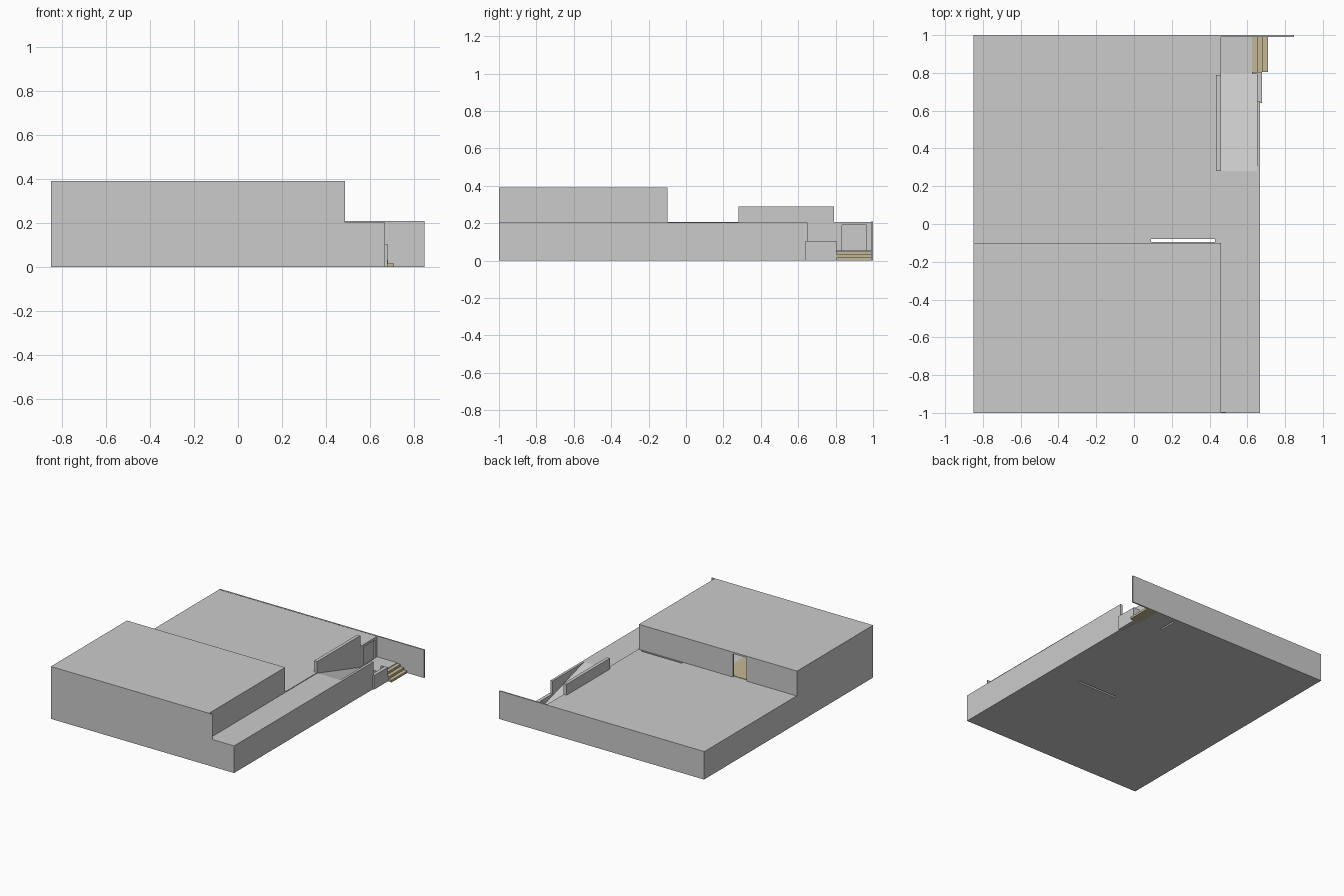
import bpy

if "Cube" in bpy.data.objects:
    bpy.data.objects.remove(bpy.data.objects["Cube"])

tan = bpy.data.materials.new("tan_steps")
tan.diffuse_color = (0.55, 0.48, 0.30, 1)
tan.use_nodes = True
tan.node_tree.nodes["Principled BSDF"].inputs["Base Color"].default_value = tan.diffuse_color


def prism(name, profile, axis, lo, hi, mat=None):
    """Extrude a closed 2D profile along axis (0=x, 1=y, 2=z)."""
    def put(p, t):
        c = list(p)
        c.insert(axis, t)
        return c
    n = len(profile)
    verts = [put(p, lo) for p in profile] + [put(p, hi) for p in profile]
    faces = [tuple(range(n)), tuple(range(2 * n - 1, n - 1, -1))]
    faces += [(i, i + n, (i + 1) % n + n, (i + 1) % n) for i in range(n)]
    me = bpy.data.meshes.new(name)
    me.from_pydata(verts, [], faces)
    if axis != 1:
        me.flip_normals()
    ob = bpy.data.objects.new(name, me)
    bpy.context.collection.objects.link(ob)
    if mat:
        me.materials.append(mat)
    return ob


def box(name, x0, x1, y0, y1, z0, z1, mat=None):
    prism(name, [(x0, y0), (x1, y0), (x1, y1), (x0, y1)], 2, z0, z1, mat)


L, M, R = -0.85, 0.46, 0.668   # left side, main edge, right side

# Lower storey, split around the narrow slot behind the upper storey
box("lower_front", L, M, -1, -0.095, 0, 0.205)
box("lower_back", L, M - 0.012, -0.08, 0.99, 0, 0.208)
box("slot_left_fill", L, 0.09, -0.095, -0.08, 0, 0.208)
box("slot_right_fill", 0.43, M, -0.095, -0.08, 0, 0.208)
box("back_wall", L, 0.848, 0.99, 1, 0, 0.21)

# Facing of the entrance side with a recessed door opening
box("lower_side_wall", M - 0.012, M, -0.08, 0.835, 0, 0.208)
box("door_jamb", M - 0.012, M, 0.965, 0.99, 0, 0.208)
box("door_lintel", M - 0.012, M, 0.835, 0.965, 0.19, 0.208)

# Upper storey: thin walls, roof and an opening to the terrace
box("front_facade", L, 0.487, -1, -0.996, 0, 0.392)
box("upper_left_wall", L, L + 0.01, -0.996, -0.1, 0.205, 0.38)
box("upper_right_wall", M - 0.01, M, -0.996, -0.1, 0.205, 0.38)
box("upper_back_wall_a", L, -0.43, -0.11, -0.1, 0.205, 0.38)
box("upper_back_wall_b", -0.32, M, -0.11, -0.1, 0.205, 0.38)
box("upper_roof", L, M, -0.996, -0.1, 0.38, 0.392)
box("upper_floor", -0.6, -0.2, -0.6, -0.115, 0.205, 0.208, tan)

# Side walkway, ramp and its side walls
box("side_walkway", M, R, -1, 0.28, 0, 0.203)
prism("ramp", [(0.28, 0), (0.8, 0), (0.8, 0.05), (0.28, 0.203)], 0, M, 0.65)
box("ramp_outer_wall", 0.65, R, 0.28, 0.65, 0, 0.203)
box("ramp_low_wall", 0.652, 0.678, 0.64, 0.805, 0, 0.105)
box("low_wall_return", 0.625, 0.652, 0.795, 0.805, 0, 0.105)
box("ramp_parapet", 0.435, M, 0.28, 0.79, 0.2, 0.29)

# Entrance landing and three steps
box("landing", M, 0.625, 0.8, 0.99, 0, 0.055)
for i in range(3):
    x = 0.625 + 0.028 * i
    box(f"entry_step_{i + 1}", x, x + 0.028, 0.805, 0.99, 0,
        0.05 - 0.017 * i, tan)
